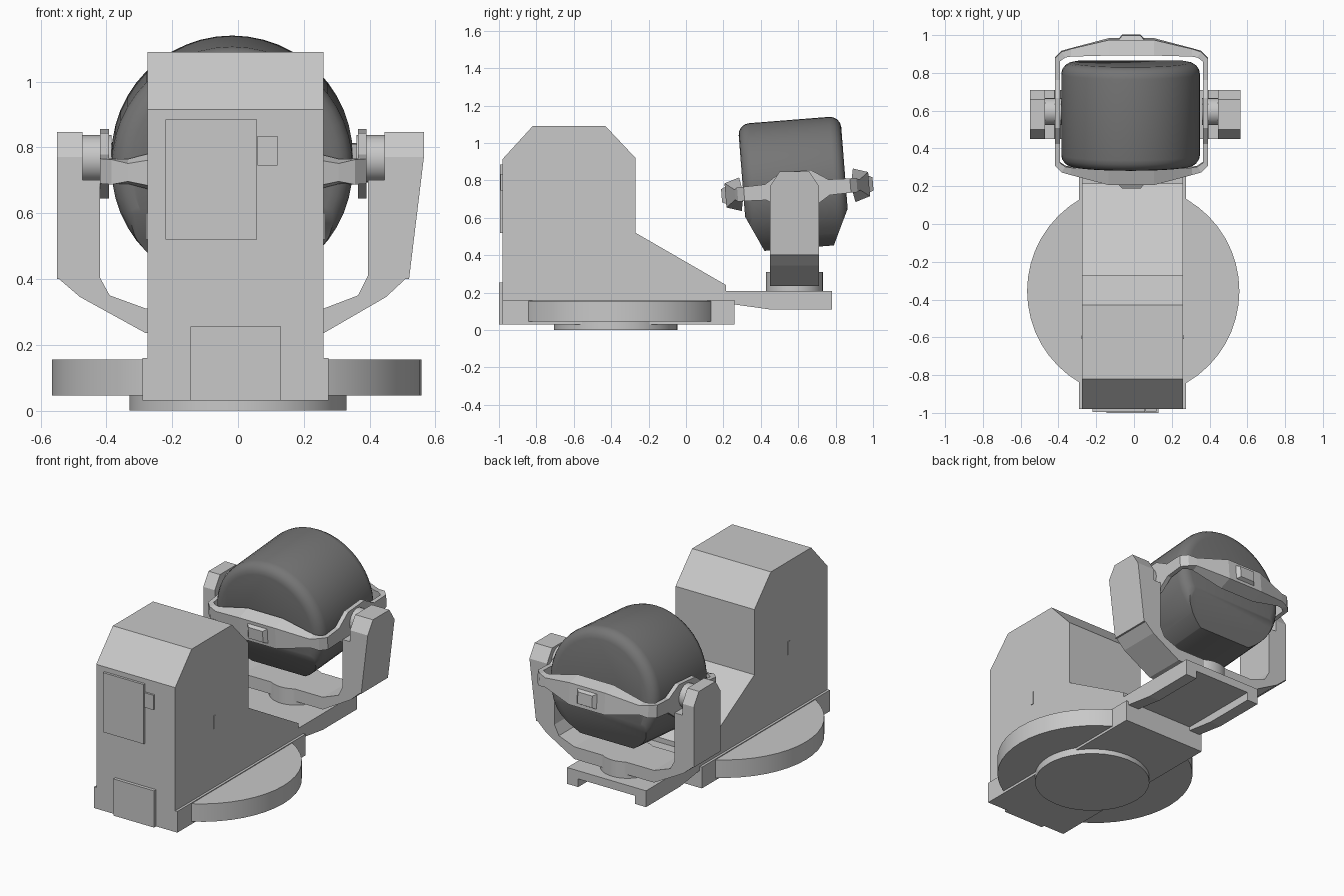
import bpy, bmesh, math
from mathutils import Matrix, Vector

if "Cube" in bpy.data.objects:
    bpy.data.objects.remove(bpy.data.objects["Cube"])


def material(name, v):
    m = bpy.data.materials.new(name)
    m.diffuse_color = (v, v, v, 1)
    m.use_nodes = True
    m.node_tree.nodes["Principled BSDF"].inputs["Base Color"].default_value = m.diffuse_color
    return m


LIGHT = material("light grey", 0.58)
DARK = material("dark grey", 0.18)
TILT = math.radians(4.5)


def finish(name, bm, mat, smooth=False):
    bmesh.ops.recalc_face_normals(bm, faces=bm.faces)
    me = bpy.data.meshes.new(name)
    bm.to_mesh(me)
    bm.free()
    me.materials.append(mat)
    ob = bpy.data.objects.new(name, me)
    bpy.context.collection.objects.link(ob)
    if smooth:
        bpy.ops.object.select_all(action='DESELECT')
        ob.select_set(True)
        bpy.context.view_layer.objects.active = ob
        bpy.ops.object.shade_smooth_by_angle(angle=math.radians(32))
    return ob


def prism(name, pts, axis, a, b, mat=LIGHT):
    """Extrude a profile in (y,z) along x, or in (x,z) along y."""
    def place(p, t):
        return (t, p[0], p[1]) if axis == 'x' else (p[0], t, p[1])
    bm = bmesh.new()
    ra = [bm.verts.new(place(p, a)) for p in pts]
    rb = [bm.verts.new(place(p, b)) for p in pts]
    bm.faces.new(ra)
    bm.faces.new(rb)
    for i in range(len(pts)):
        j = (i + 1) % len(pts)
        bm.faces.new((ra[i], ra[j], rb[j], rb[i]))
    return finish(name, bm, mat)


def box(name, x0, x1, y0, y1, z0, z1, mat=LIGHT):
    return prism(name, [(y0, z0), (y1, z0), (y1, z1), (y0, z1)], 'x', x0, x1, mat)


def cylinder(name, r, depth, loc, rot=None, seg=40):
    bm = bmesh.new()
    mat4 = Matrix.Translation(loc) @ (rot or Matrix())
    bmesh.ops.create_cone(bm, cap_ends=True, segments=seg, radius1=r, radius2=r,
                          depth=depth, matrix=mat4)
    return finish(name, bm, LIGHT, True)


# Turntable and foot
cylinder("turntable", 0.562, 0.11, (-0.004, -0.355, 0.10), seg=48)
cylinder("foot_disc", 0.33, 0.05, (0, -0.375, 0.025))

# Housing with its base slab and front plates
prism("housing", [(-0.98, 0.15), (-0.98, 0.915), (-0.82, 1.09), (-0.43, 1.09),
                  (-0.27, 0.92), (-0.27, 0.52), (0.215, 0.24), (0.215, 0.15)],
      'x', -0.275, 0.26)
box("base_slab", -0.29, 0.275, -0.98, 0.26, 0.03, 0.16)
box("front_door", -0.22, 0.057, -0.995, -0.97, 0.52, 0.885)
box("door_latch", 0.06, 0.12, -0.992, -0.97, 0.745, 0.835)
box("lower_front_plate", -0.145, 0.13, -1.0, -0.97, 0.03, 0.255)
for side, x in (("left", -0.275), ("right", 0.26)):
    box(side + "_slot", x - 0.004, x + 0.004, -0.61, -0.59, 0.52, 0.60)

# Rear arm: a plate with a rail under each edge
prism("rear_arm", [(0.2, 0.21), (0.78, 0.21), (0.78, 0.16), (0.2, 0.16)], 'x', -0.275, 0.26)
for side, x in (("left", -0.275), ("right", 0.185)):
    prism(side + "_arm_rail", [(0.2, 0.165), (0.78, 0.165), (0.78, 0.11),
                               (0.45, 0.11), (0.2, 0.145)], 'x', x, x + 0.075)

# Yoke: pedestal, bent cradle and two uprights
cylinder("yoke_pedestal", 0.152, 0.10, (-0.01, 0.58, 0.26))
prism("yoke_cradle", [(-0.55, 0.405), (-0.48, 0.345), (-0.28, 0.235), (0.26, 0.235),
                      (0.45, 0.345), (0.52, 0.41), (0.395, 0.41), (0.365, 0.35),
                      (0.26, 0.31), (-0.28, 0.31), (-0.39, 0.35), (-0.42, 0.405)],
      'y', 0.45, 0.71)
upright = [(0.45, 0.40), (0.45, 0.77), (0.50, 0.847), (0.66, 0.847), (0.71, 0.77), (0.71, 0.40)]
prism("left_upright", upright, 'x', -0.55, -0.472)
right = prism("right_upright", upright, 'x', 0.445, 0.565)
for v in right.data.vertices:          # outer face leans inward below
    if v.co.z < 0.5 and v.co.x > 0.5:
        v.co.x = 0.52
box("left_upright_lining", -0.475, -0.42, 0.45, 0.71, 0.40, 0.70)
box("right_upright_lining", 0.395, 0.45, 0.45, 0.71, 0.40, 0.70)

# Drum: rounded cylinder with a wedge-shaped underside
bm = bmesh.new()
bmesh.ops.create_cone(bm, cap_ends=True, segments=48, radius1=0.367, radius2=0.367,
                      depth=0.55, matrix=Matrix.Rotation(math.pi / 2, 4, 'X'))
rims = [e for e in bm.edges if abs(e.verts[0].co.y - e.verts[1].co.y) < 1e-4]
bmesh.ops.bevel(bm, geom=rims, offset=0.06, offset_type='OFFSET', segments=4,
                profile=0.5, affect='EDGES')
for co, no in (((0, 0, -0.32), (0, 0, -1)),
               ((0, 0.275, -0.13), (0, 0.19, -0.089)),
               ((0, -0.275, -0.13), (0, -0.19, -0.089))):
    cut = bmesh.ops.bisect_plane(bm, geom=bm.verts[:] + bm.edges[:] + bm.faces[:],
                                 plane_co=co, plane_no=Vector(no).normalized(),
                                 clear_outer=True)
    bmesh.ops.holes_fill(bm, edges=[e for e in bm.edges if e.is_boundary], sides=0)
drum = finish("drum", bm, DARK, True)
drum.location = (-0.018, 0.58, 0.757)
drum.rotation_euler.x = TILT

# Gimbal ring: stations (outer x, outer y, inner x, inner y, half height)
quarter = [(0.12, 0.385, 0.12, 0.305, 0.09), (0.32, 0.335, 0.32, 0.295, 0.038),
           (0.37, 0.32, 0.35, 0.29, 0.038), (0.405, 0.285, 0.378, 0.27, 0.038),
           (0.405, 0.17, 0.378, 0.17, 0.042), (0.405, 0.08, 0.378, 0.08, 0.10)]
loop = []
for sx, sy, step in ((1, -1, 1), (1, 1, -1), (-1, 1, 1), (-1, -1, -1)):
    loop += [(a * sx, b * sy, c * sx, d * sy, h) for a, b, c, d, h in quarter[::step]]
bm = bmesh.new()
rings = []
for a, b, c, d, h in loop:
    # the outer face is shorter on the broad front and back plates
    o = h * 0.72 if abs(b) > 0.33 else h
    rings.append([bm.verts.new(p) for p in
                  ((a, b, -o), (a, b, o), (c, d, h), (c, d, -h))])
for i, r in enumerate(rings):
    n = rings[(i + 1) % len(rings)]
    for k in range(4):
        m = (k + 1) % 4
        bm.faces.new((r[k], r[m], n[m], n[k]))
ring = finish("gimbal_ring", bm, LIGHT)
ring.location = (-0.014, 0.595, 0.75)
ring.rotation_euler.x = TILT

# Tapered bosses on the front and back of the ring
for name, s in (("front_boss", -1), ("back_boss", 1)):
    bm = bmesh.new()
    base = [bm.verts.new((x, s * 0.375, z)) for x, z in
            ((-0.075, -0.05), (0.075, -0.05), (0.075, 0.05), (-0.075, 0.05))]
    top = [bm.verts.new((v.co.x * 0.65, s * 0.406, v.co.z * 0.7)) for v in base]
    bm.faces.new(base)
    bm.faces.new(top)
    for k in range(4):
        m = (k + 1) % 4
        bm.faces.new((base[k], base[m], top[m], top[k]))
    ob = finish(name, bm, LIGHT)
    ob.location = ring.location
    ob.rotation_euler.x = TILT

# Pivots between ring and uprights
turn = Matrix.Rotation(math.pi / 2, 4, 'Y')
for name, x in (("left_pivot", -0.435), ("right_pivot", 0.41)):
    cylinder(name, 0.072, 0.10, (x, 0.595, 0.765), turn, 20)
